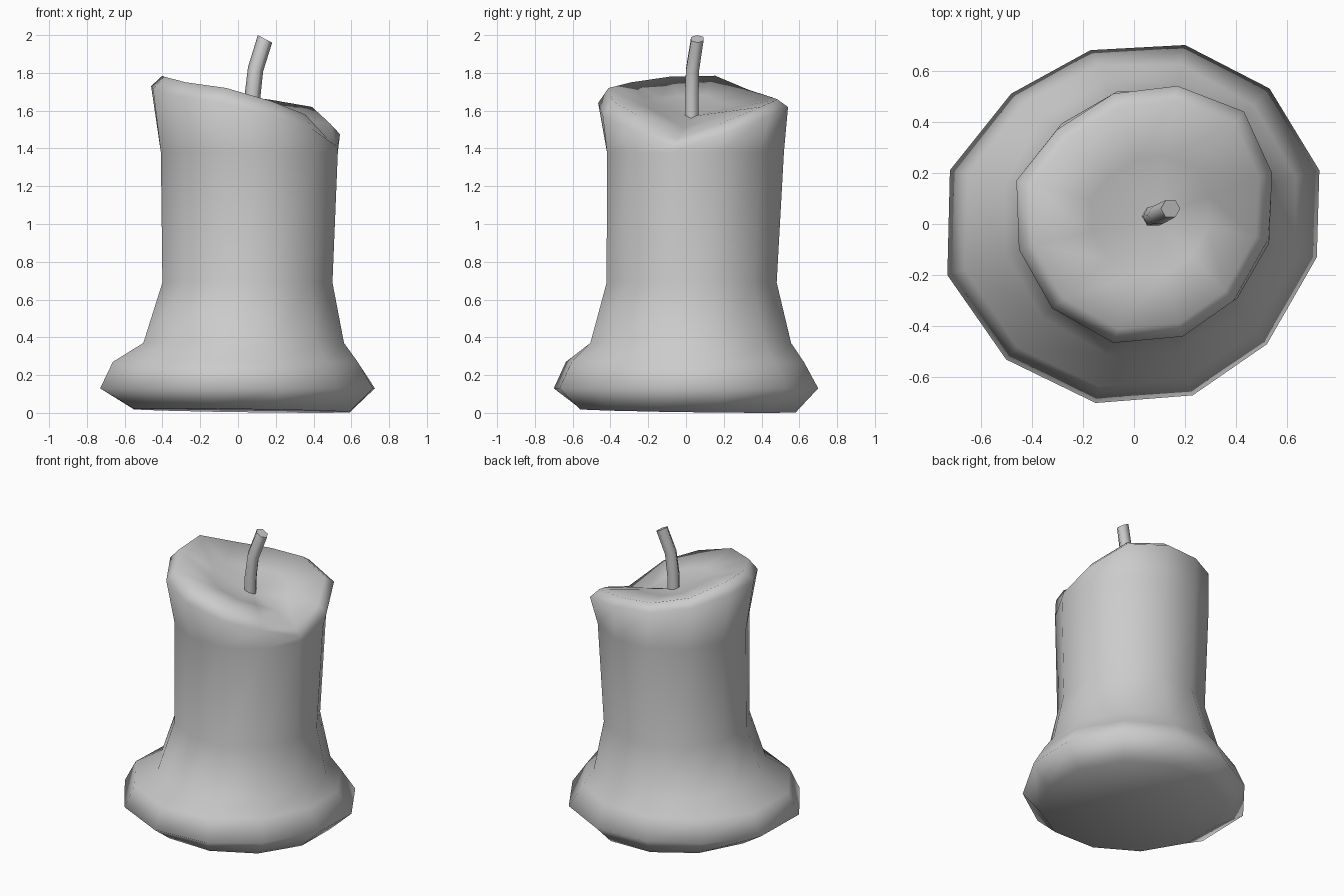
import bpy, bmesh
from math import cos, sin, radians
from mathutils import Vector

cube = bpy.data.objects.get("Cube")
if cube:
    bpy.data.objects.remove(cube, do_unlink=True)

wax = bpy.data.materials.new("grey_wax")
wax.use_nodes = True
wax.diffuse_color = (0.6, 0.6, 0.6, 1)
wax.node_tree.nodes["Principled BSDF"].inputs["Base Color"].default_value = (0.6, 0.6, 0.6, 1)


def loft(name, rings, tip=None, sharp_ends=False):
    """Skin a list of equal point rings; close the start flat and the end flat or to a tip."""
    bm = bmesh.new()
    loops = [[bm.verts.new(p) for p in ring] for ring in rings]
    n = len(loops[0])
    for low, high in zip(loops, loops[1:]):
        for i in range(n):
            j = (i + 1) % n
            bm.faces.new((low[i], low[j], high[j], high[i]))
    bm.faces.new(loops[0][::-1])
    if tip:
        top = bm.verts.new(tip)
        for i in range(n):
            bm.faces.new((loops[-1][i], loops[-1][(i + 1) % n], top))
    else:
        bm.faces.new(loops[-1])
    bmesh.ops.recalc_face_normals(bm, faces=bm.faces)
    for f in bm.faces:
        f.smooth = True
    if sharp_ends:
        for f in bm.faces:
            if len(f.verts) > 4:
                for e in f.edges:
                    e.smooth = False
    mesh = bpy.data.meshes.new(name)
    bm.to_mesh(mesh)
    bm.free()
    mesh.materials.append(wax)
    obj = bpy.data.objects.new(name, mesh)
    bpy.context.collection.objects.link(obj)
    return obj


SIDES = range(12)
ANGLES = [radians(15 + 30 * i) for i in SIDES]
# Uneven outlines of the puddled foot and the melted rim, starting at the left-rear
FOOT = [(.725, .21), (.53, .53), (.2, .7), (-.17, .68), (-.48, .51), (-.72, .21),
        (-.73, -.2), (-.5, -.53), (-.15, -.7), (.23, -.67), (.52, -.47), (.715, -.13)]
RIM = [(.54, .2), (.43, .44), (.17, .54), (-.08, .51), (-.3, .37), (-.46, .17),
       (-.45, -.1), (-.32, -.33), (-.08, -.465), (.19, -.44), (.39, -.3), (.525, -.06)]
CREST = [1.53, 1.62, 1.66, 1.67, 1.71, 1.785, 1.78, 1.75, 1.72, 1.65, 1.58, 1.45]
POOL = Vector((0.08, 0.03, 1.57))


def ring(cx, cy, r, z):
    return [Vector((cx + r * cos(a), cy + r * sin(a), z)) for a in ANGLES]


# Foot, with a slightly tilted underside
base = ring(0.02, 0.01, 0.59, 0.012)
for p, a in zip(base, ANGLES):
    p.z -= 0.012 * cos(a - ANGLES[1])
foot = [Vector((x, y, 0.13)) for x, y in FOOT]

# Skirt, bulging more towards the front right
waist = ring(0.03, 0.025, 0.55, 0.37)
skirt = [waist[i].lerp(foot[i], 0.57 - 0.14 * cos(ANGLES[i] - radians(30))) for i in SIDES]
for p in skirt:
    p.z = 0.27

# Melted rim and the hollow sloping to the wick
shoulder, crest, hollow = [], [], []
for (x, y), z, a in zip(RIM, CREST, ANGLES):
    shoulder.append(Vector((x, y, max(z - 0.06 + 0.02 * sin(a), 1.41))))
    crest.append(POOL.lerp(Vector((x, y, 0)), 0.89))
    crest[-1].z = z
    hollow.append(POOL.lerp(crest[-1], 0.52))

column = [ring(0.05, 0.03, 0.466, 0.69), ring(0.06, 0.05, 0.485, 1.38)]
loft("candle_body", [base, foot, skirt, waist, *column, shoulder, crest, hollow], tip=POOL)

# Bent six-sided wick: centre, radius, and the slope of each cross-section
wick = []
for centre, r, slope in [((0.072, 0.03, 1.54), 0.042, 0), ((0.077, 0.03, 1.68), 0.042, 0.1),
                         ((0.093, 0.035, 1.82), 0.04, 0.3), ((0.143, 0.06, 1.98), 0.038, 0.53)]:
    pts = []
    for i in range(6):
        a = radians(60 * i)
        off = Vector((r * cos(a), r * sin(a), -slope * r * cos(a)))
        pts.append(Vector(centre) + off)
    wick.append(pts)
loft("wick", wick, sharp_ends=True)
